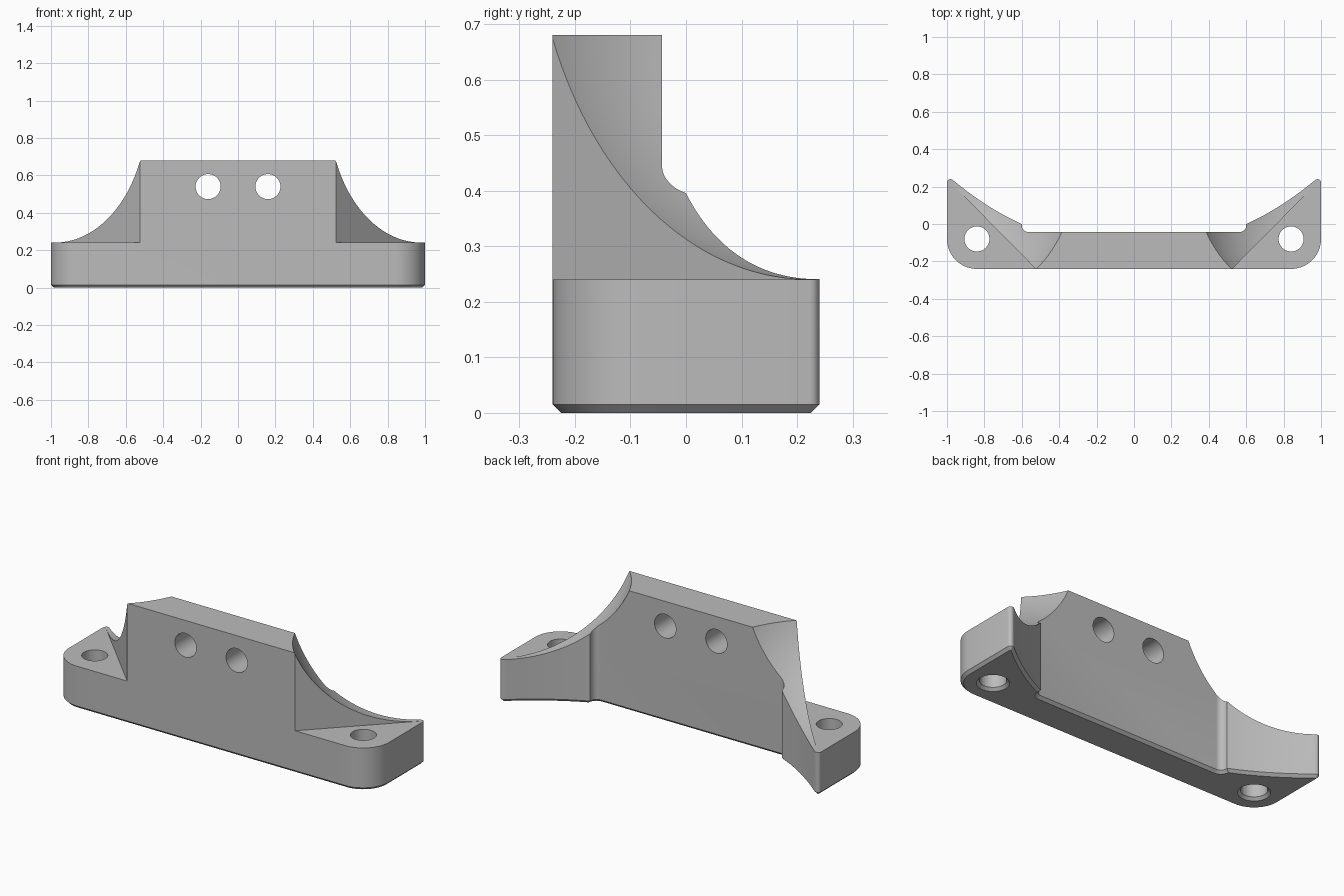
import bpy, bmesh, math
from mathutils import Vector, Matrix

cube = bpy.data.objects.get("Cube")
if cube:
    bpy.data.objects.remove(cube, do_unlink=True)

grey = bpy.data.materials.new("plain grey")
grey.use_nodes = True
grey.diffuse_color = (0.5, 0.5, 0.5, 1)
grey.node_tree.nodes["Principled BSDF"].inputs["Base Color"].default_value = (0.5, 0.5, 0.5, 1)

BASE, TOP, FRONT, BACK, CHAMFER = 0.24, 0.68, -0.24, -0.043, 0.015


def make_object(name, bm):
    bmesh.ops.recalc_face_normals(bm, faces=bm.faces)
    mesh = bpy.data.meshes.new(name)
    bm.to_mesh(mesh)
    bm.free()
    mesh.materials.append(grey)
    obj = bpy.data.objects.new(name, mesh)
    bpy.context.collection.objects.link(obj)
    return obj


def prism(points, z0, z1):
    """Extrude a plan outline between two heights."""
    bm = bmesh.new()
    face = bm.faces.new([bm.verts.new((x, y, z0)) for x, y in points])
    out = bmesh.ops.extrude_face_region(bm, geom=[face], use_keep_orig=True)
    bmesh.ops.translate(bm, vec=(0, 0, z1 - z0),
                        verts=[v for v in out["geom"] if isinstance(v, bmesh.types.BMVert)])
    return bm


def arc(cx, cy, r, start, end, steps):
    angles = [math.radians(start + (end - start) * i / steps) for i in range(steps + 1)]
    return [(cx + r * math.cos(a), cy + r * math.sin(a)) for a in angles]


def bezier(a, b, c, steps):
    return [tuple((1 - t) ** 2 * Vector(a) + 2 * t * (1 - t) * Vector(b) + t * t * Vector(c))
            for t in (i / steps for i in range(steps + 1))]


# Plan outline of one half: front corner, rear tip, curved back, inner fillet
half = arc(0.84, FRONT + 0.16, 0.16, -90, 0, 16)
half += arc(0.982, 0.222, 0.018, 0, 125, 6)
half += bezier((0.965, 0.232), (0.78, 0.08), (0.6, 0.0), 16)
half += arc(0.565, BACK + 0.035, 0.035, 0, -90, 8)
outline = half + [(-x, y) for x, y in reversed(half)]

# Body block with a chamfered underside
bm = prism(outline, CHAMFER, TOP)
bmesh.ops.recalc_face_normals(bm, faces=bm.faces)
bottom = [f for f in bm.faces if f.normal.z < -0.9]
bmesh.ops.inset_region(bm, faces=bottom, thickness=CHAMFER, use_even_offset=True)
for v in {v for f in bottom for v in f.verts}:
    v.co.z = 0
body = make_object("mounting_bracket", bm)


def cone(r1, r2, depth, matrix):
    bm = bmesh.new()
    bmesh.ops.create_cone(bm, cap_ends=True, segments=48, radius1=r1, radius2=r2,
                          depth=depth, matrix=matrix)
    return bm


cutters = []
for side, label in ((1, "left"), (-1, "right")):
    # Clearance above the foot, outside the diagonal gusset face
    corner = [(0.425, FRONT - 0.1), (1.4, FRONT - 0.1), (1.4, FRONT + 0.875),
              (0.525 + 0.875, FRONT + 0.885), (0.525, FRONT)]
    corner = [corner[0], corner[1], corner[3], corner[4]]
    cutters.append(make_object(label + "_foot_cutter",
                               prism([(side * x, y) for x, y in corner], BASE, 1.0)))
    # Spherical scoop of the gusset
    bm = bmesh.new()
    bmesh.ops.create_uvsphere(bm, u_segments=128, v_segments=72, radius=0.70,
                              matrix=Matrix.Translation((side * 0.98, 0.22, 0.9405)))
    cutters.append(make_object(label + "_scoop_cutter", bm))
    # Vertical screw hole and its bottom chamfer
    spot = Vector((side * 0.84, -0.08, 0))
    cutters.append(make_object(label + "_screw_cutter",
                               cone(0.067, 0.067, 1, Matrix.Translation(spot))))
    cutters.append(make_object(label + "_countersink_cutter",
                               cone(0.107, 0.057, 0.05, Matrix.Translation(spot))))
    # Horizontal hole through the wall
    cutters.append(make_object(label + "_wall_hole_cutter", cone(
        0.067, 0.067, 1,
        Matrix.Translation((side * 0.16, 0, 0.54)) @ Matrix.Rotation(math.pi / 2, 4, "X"))))

bpy.ops.object.select_all(action="DESELECT")
bpy.context.view_layer.objects.active = body
body.select_set(True)
for cutter in cutters:
    cutter.hide_render = True
    mod = body.modifiers.new(cutter.name, "BOOLEAN")
    mod.operation = "DIFFERENCE"
    mod.solver = "EXACT"
    mod.object = cutter
    bpy.ops.object.modifier_apply(modifier=mod.name)
for cutter in cutters:
    bpy.data.objects.remove(cutter, do_unlink=True)

bpy.ops.object.shade_smooth_by_angle(angle=math.radians(25))
